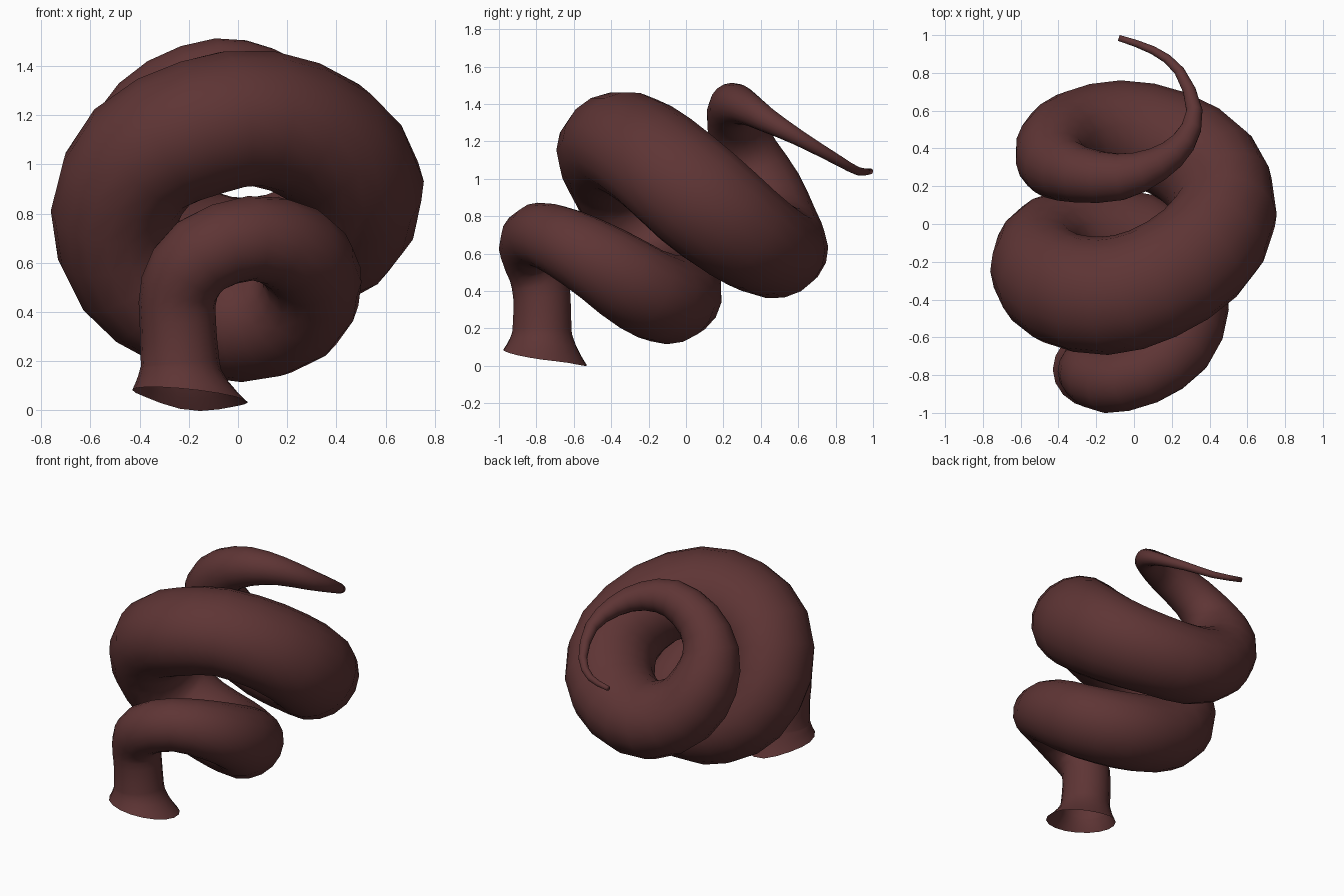
import bpy, bmesh, math
from mathutils import Vector

if "Cube" in bpy.data.objects:
    bpy.data.objects.remove(bpy.data.objects["Cube"])

SIDES = 18
STEPS = 2

# Coil path: x, y, z, tube radius
PATH = [
    (-0.235, -0.77, 0.19, 0.160), (-0.245, -0.77, 0.36, 0.155),
    (-0.238, -0.79, 0.50, 0.160), (-0.15, -0.833, 0.63, 0.168),
    (0.05, -0.79, 0.70, 0.172), (0.23, -0.645, 0.655, 0.188),
    (0.30, -0.44, 0.54, 0.203), (0.23, -0.24, 0.41, 0.226),
    (0.02, -0.10, 0.36, 0.245), (-0.24, -0.08, 0.42, 0.247),
    (-0.43, -0.12, 0.56, 0.252), (-0.50, -0.23, 0.80, 0.262),
    (-0.39, -0.34, 1.03, 0.275), (-0.15, -0.380, 1.15, 0.285),
    (0.10, -0.315, 1.187, 0.279), (0.35, -0.155, 1.09, 0.277),
    (0.48, 0.06, 0.905, 0.277), (0.40, 0.28, 0.725, 0.270),
    (0.18, 0.43, 0.63, 0.258), (-0.08, 0.485, 0.625, 0.251),
    (-0.31, 0.45, 0.75, 0.235), (-0.42, 0.385, 0.95, 0.212),
    (-0.41, 0.31, 1.14, 0.180), (-0.28, 0.26, 1.30, 0.149),
    (-0.07, 0.25, 1.390, 0.125), (0.12, 0.315, 1.382, 0.093),
    (0.26, 0.43, 1.315, 0.067), (0.32, 0.60, 1.22, 0.043),
    (0.24, 0.81, 1.10, 0.028), (0.10, 0.92, 1.04, 0.022),
    (-0.08, 0.985, 1.04, 0.016),
]


def smooth_path(pts, steps):
    """Catmull-Rom samples through position + radius."""
    p = [Vector(q) for q in pts]
    p = [2 * p[0] - p[1]] + p + [2 * p[-1] - p[-2]]
    out = []
    for i in range(1, len(p) - 2):
        a, b, c, d = p[i - 1:i + 3]
        for k in range(steps):
            t = k / steps
            out.append(0.5 * (2 * b + (c - a) * t + (2 * a - 5 * b + 4 * c - d) * t * t
                              + (3 * b - a - 3 * c + d) * t ** 3))
    out.append(p[-2])
    return out


bm = bmesh.new()
rings = []
angles = [2 * math.pi * k / SIDES for k in range(SIDES)]

# Flared open mouth at the foot, with a tilted rim and a small lip at the back
for f in (1.0, 0.75, 0.45, 0.15):
    ring = []
    for a in angles:
        c, s = math.cos(a), math.sin(a)
        lip = max(s, 0) ** 4
        rim = Vector((-0.195 + 0.235 * c, -0.77 + 0.208 * s + 0.035 * lip,
                      0.058 - 0.025 * c - 0.028 * s - 0.03 * lip))
        neck = Vector((-0.235 + 0.16 * c, -0.77 + 0.16 * s, 0.19))
        co = neck.lerp(rim, f ** 1.5)
        co.z = neck.z + (rim.z - neck.z) * f
        ring.append(bm.verts.new(co))
    rings.append(ring)

# Coiling tube; thick parts are slightly wider along the coil's axis (y)
samples = smooth_path(PATH, STEPS)
centres = [Vector(q[:3]) for q in samples]
u = Vector((1, 0, 0))
for i, o in enumerate(centres):
    ahead = centres[min(i + 1, len(centres) - 1)]
    behind = centres[max(i - 1, 0)]
    t = (ahead - behind).normalized()
    u = (u - t * u.dot(t)).normalized()
    v = t.cross(u)
    r = samples[i][3]
    axis = Vector((0, 1, 0))
    axis = (axis - t * axis.dot(t)).normalized()
    widen = 0.10 * min(max((r - 0.17) / 0.05, 0), 1)
    ring = []
    for a in angles:
        d = u * math.cos(a) + v * math.sin(a)
        ring.append(bm.verts.new(o + r * (d + axis * d.dot(axis) * widen)))
    rings.append(ring)

for r0, r1 in zip(rings, rings[1:]):
    for k in range(SIDES):
        j = (k + 1) % SIDES
        bm.faces.new((r0[k], r0[j], r1[j], r1[k]))
bm.faces.new(rings[-1])  # closed tip

for f in bm.faces:
    f.smooth = True
mesh = bpy.data.meshes.new("coiled_body")
bm.to_mesh(mesh)
bm.free()
body = bpy.data.objects.new("coiled_body", mesh)
bpy.context.collection.objects.link(body)

mat = bpy.data.materials.new("dark_reddish_brown")
mat.diffuse_color = (0.112, 0.035, 0.035, 1)
mat.use_nodes = True
mat.node_tree.nodes["Principled BSDF"].inputs["Base Color"].default_value = mat.diffuse_color
mesh.materials.append(mat)
